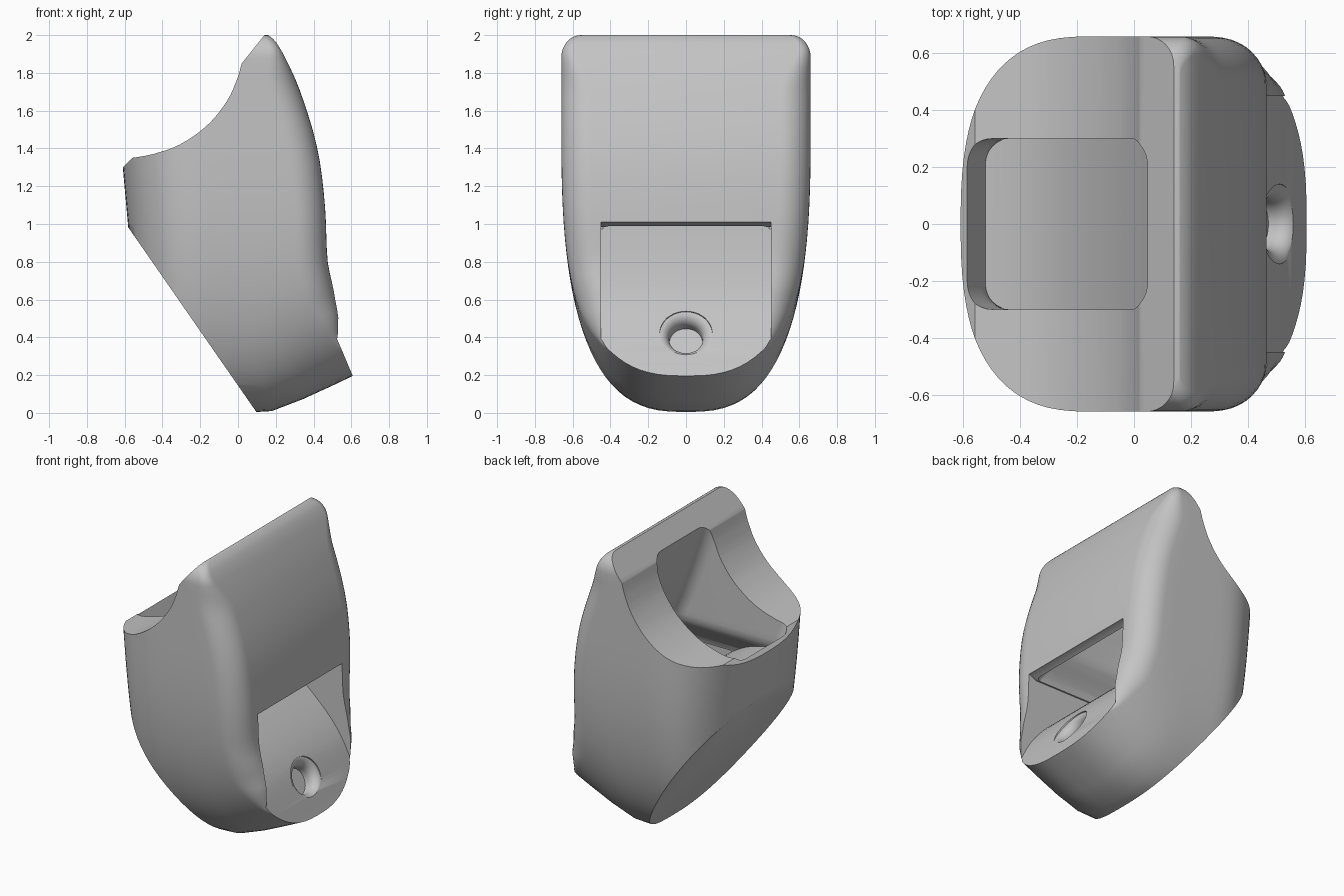
import bpy, bmesh, math
from mathutils import Vector, Matrix

cube = bpy.data.objects.get("Cube")
if cube:
    bpy.data.objects.remove(cube, do_unlink=True)

grey = bpy.data.materials.new("light_grey")
grey.use_nodes = True
colour = (0.55, 0.55, 0.55, 1)
grey.diffuse_color = colour
grey.node_tree.nodes["Principled BSDF"].inputs["Base Color"].default_value = colour


def make(name, bm):
    bmesh.ops.recalc_face_normals(bm, faces=bm.faces)
    mesh = bpy.data.meshes.new(name)
    bm.to_mesh(mesh)
    bm.free()
    ob = bpy.data.objects.new(name, mesh)
    bpy.context.collection.objects.link(ob)
    mesh.materials.append(grey)
    return ob


def loft(name, rings):
    """Skin mirrored rings; caps are strips joining mirrored points."""
    bm = bmesh.new()
    rows = [[bm.verts.new(p) for p in r] for r in rings]
    n = len(rows[0])
    for a, b in zip(rows, rows[1:]):
        for i in range(n):
            j = (i + 1) % n
            bm.faces.new((a[i], a[j], b[j], b[i]))
    for r in (rows[0], rows[-1]):
        for i in range(n // 2 - 1):
            bm.faces.new((r[i], r[i + 1], r[n - 2 - i], r[n - 1 - i]))
    return make(name, bm)


def prism(name, outline, half):
    """Extrude an XZ outline across y."""
    bm = bmesh.new()
    face = bm.faces.new([bm.verts.new((x, -half, z)) for x, z in outline])
    out = bmesh.ops.extrude_face_region(bm, geom=[face])
    moved = [g for g in out["geom"] if isinstance(g, bmesh.types.BMVert)]
    bmesh.ops.translate(bm, verts=moved, vec=(0, 2 * half, 0))
    return make(name, bm)


def boolean(target, tool, op="DIFFERENCE"):
    mod = target.modifiers.new("cut", "BOOLEAN")
    mod.operation, mod.solver, mod.object = op, "EXACT", tool
    bpy.context.view_layer.objects.active = target
    bpy.ops.object.modifier_apply(modifier=mod.name)
    bpy.data.objects.remove(tool, do_unlink=True)


def spline(pts, t):
    """Smooth curve through (t, value) points."""
    i = max(k for k in range(len(pts) - 1) if k == 0 or pts[k][0] <= t)

    def slope(k):
        a, b = pts[max(k - 1, 0)], pts[min(k + 1, len(pts) - 1)]
        return (b[1] - a[1]) / (b[0] - a[0])
    (t0, v0), (t1, v1) = pts[i], pts[i + 1]
    h = t1 - t0
    u = (t - t0) / h
    return (v0 * (1 + 2 * u) * (1 - u) ** 2 + v1 * u * u * (3 - 2 * u)
            + h * u * (1 - u) * (slope(i) * (1 - u) - slope(i + 1) * u))


def smooth(u):
    u = min(max(u, 0), 1)
    return u * u * (3 - 2 * u)


# Body: rounded cross-sections stacked upward, lower ones tilted to the front
FRONT = [(0, .70), (.1, .65), (.2, .555), (.3, .535), (.4, .535), (.6, .505), (.78, .475),
         (1.1, .46), (1.4, .42), (1.7, .33), (1.88, .25), (1.97, .195), (2.0, .16)]
CX = -0.15


def section(s):
    u = max(0, (1.5 - s) / 1.5)
    w = max(0.01, 0.66 * (1 - u ** 2.7) ** 0.37)
    if s > 1.88:
        w -= 0.1 * (1 - math.sqrt(max(0, 1 - ((s - 1.88) / 0.12) ** 2)))
    xf, xb = spline(FRONT, s), -0.61 + 0.09 * (1.3 - s)
    r = 0.03 + 0.13 * smooth((s - 0.15) / 0.4) - 0.12 * smooth((s - 1.7) / 0.3)
    ry = min(r, w * 0.5)
    half = []
    for i in range(21):
        t = (0.02 + 0.98 * i / 20) * math.pi / 2
        half.append((CX - (CX - xb) * max(0, math.cos(t)) ** 0.77, w * math.sin(t) ** 0.77))
    for i in range(1, 5):
        half.append((CX + (xf - r - CX) * i / 5, w))
    for i in range(11):
        t = i / 10 * math.pi / 2
        half.append((xf - r + r * math.sin(t), w - ry + ry * math.cos(t)))
    tilt = 0.5 * (1 - smooth((s - 0.1) / 0.9))

    def place(x, y):
        d = max(0, x - 0.12)
        return (x, y, s + tilt * d * d / (d + 0.12))
    return [place(x, y) for x, y in half] + [place(x, -y) for x, y in reversed(half)]


levels = [1.5 * (1 - math.cos(i / 28 * math.pi / 2)) for i in range(28)]
levels += [1.5 + 0.38 * i / 7 for i in range(7)]
levels += [1.88 + 0.12 * math.sin(i / 8 * math.pi / 2) for i in range(9)]
body = loft("body", [section(s) for s in levels])

# Flat underside
boolean(body, prism("underside_cut", [(.17, -.1), (-.85, 1.37), (-1.2, 1.37), (-1.2, -.1)], 1))

# Scooped top
ARC = [(-.56, 1.35), (-.45, 1.37), (-.3, 1.425), (-.15, 1.535), (-.05, 1.665), (.0, 1.78), (.02, 1.85)]
scoop = [(x, spline(ARC, x)) for x in [-.56 + .58 * math.sin(i / 24 * math.pi / 2) for i in range(25)]]
boolean(body, prism("scoop_cut", [(-.76, 1.15)] + scoop + [(.22, 2.1), (.22, 2.4), (-.76, 2.4)], 1))

# Curved ramp leading from the top opening down to the front outlet
RAMP = [(-.8, 1.19), (-.49, 1.17), (-.3, 1.125), (-.1, 1.02), (.11, .865), (.27, .73),
        (.38, .62), (.46, .515), (.52, .40), (.61, .19), (.738, -.1)]
ramp = [(-.8 + 1.538 * i / 90, spline(RAMP, -.8 + 1.538 * i / 90)) for i in range(91)]

# Chute: slanted opening that widens toward the outlet
CEILING = [(.95, .435), (.985, .42), (1.1, .37), (1.4, .225), (1.88, .05), (2.1, -.01)]


def chute_ring(z):
    x0, x1 = -0.59 + 0.43 * (1.33 - z), spline(CEILING, z)
    wide = smooth((1.2 - z) / 0.22)
    hy, r = 0.30 + 0.14 * wide, 0.1 - 0.06 * wide
    arc = [i * math.pi / 16 for i in range(9)]
    half = [(x0, hy - r - 0.05)]
    half += [(x0 + r - r * math.cos(a), hy - r + r * math.sin(a)) for a in arc]
    half += [(x1 - r + r * math.sin(a), hy - r + r * math.cos(a)) for a in arc]
    return [(x, y, z) for x, y in half] + [(x, -y, z) for x, y in reversed(half)]


chute = loft("chute_cut", [chute_ring(0.95 + 1.15 * i / 30) for i in range(31)])
boolean(chute, prism("ramp_top", ramp + [(.738, 2.5), (-.8, 2.5)], 0.6), "INTERSECT")
boolean(body, chute)

# Front outlet below a thin lip
low = [(x, z) for x, z in ramp if z < 0.98]
boolean(body, prism("outlet_cut", low + [(1, -.1), (1, 1.01), (.46, 1.01), (.41, .985), (low[0][0], .985)], 0.45))

# Flared screw hole, square to the ramp
bm = bmesh.new()
flare = [(0, .04), (.142, .04), (.14, 0)]
flare += [(.14 - .052 * math.sin(a), -.06 * (1 - math.cos(a))) for a in [i * math.pi / 16 for i in range(1, 9)]]
flare += [(.088, -.09), (0, -.09)]
verts = [bm.verts.new((r, 0, h)) for r, h in flare]
edges = [bm.edges.new(p) for p in zip(verts, verts[1:])]
bmesh.ops.spin(bm, geom=verts + edges, cent=(0, 0, 0), axis=(0, 0, 1), angle=math.tau, steps=40)
bmesh.ops.remove_doubles(bm, verts=bm.verts, dist=0.0005)
turn = Vector((0, 0, 1)).rotation_difference(Vector((.87, 0, .49))).to_matrix().to_4x4()
bm.transform(Matrix.Translation((.508, 0, .413)) @ turn)
boolean(body, make("screw_hole_cut", bm))

bpy.ops.object.select_all(action="DESELECT")
body.select_set(True)
bpy.context.view_layer.objects.active = body
bpy.ops.object.shade_smooth_by_angle(angle=math.radians(32))
